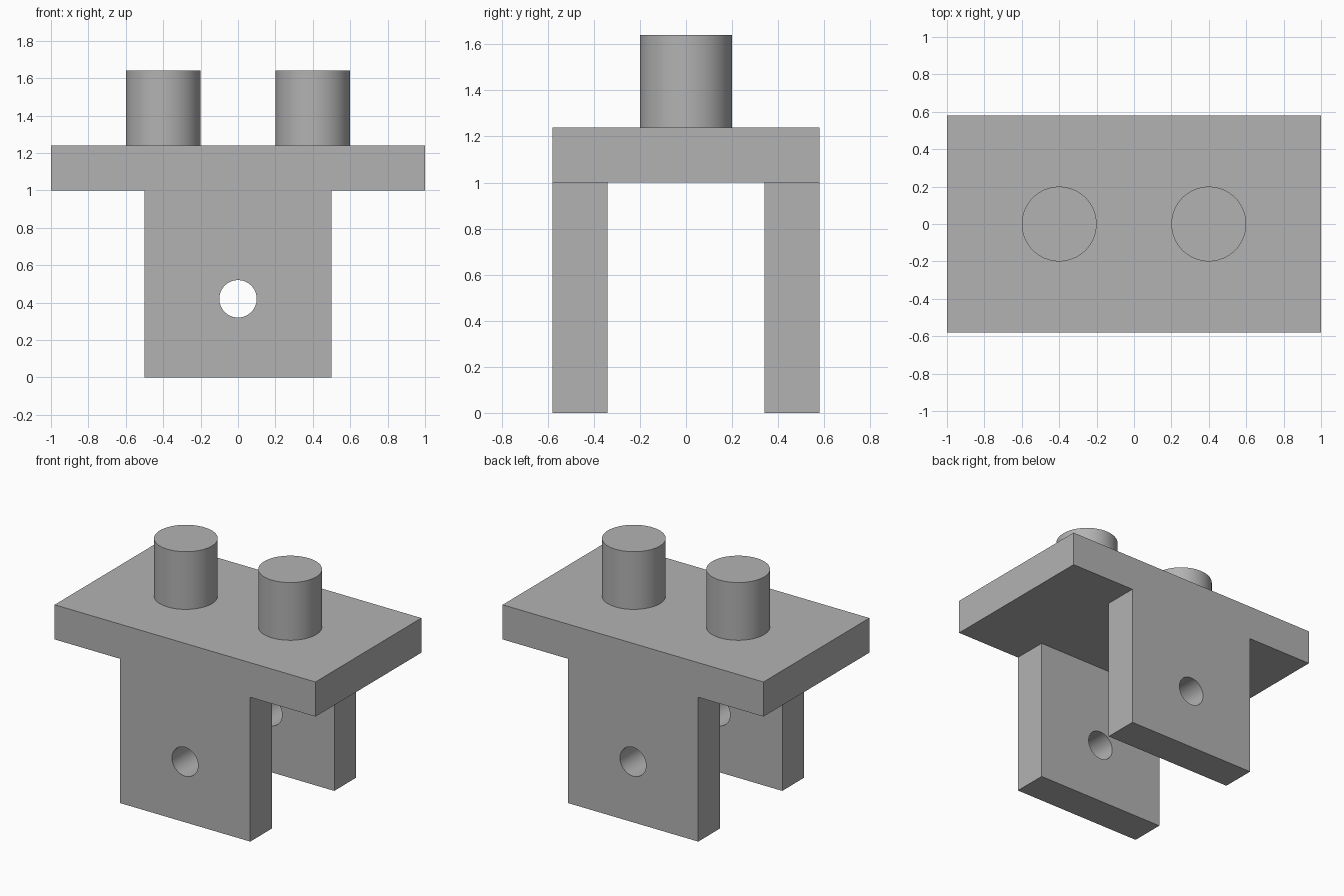
import bpy
import bmesh
import math
from mathutils import Matrix, Vector

if "Cube" in bpy.data.objects:
    bpy.data.objects.remove(bpy.data.objects["Cube"], do_unlink=True)

TOP, UNDER = 1.24, 1.0      # plate top and underside
HALF_DEPTH = 0.58
INNER = 0.34                # half of the gap between the lugs
STUD_R, STUD_H = 0.2, 0.4
HOLE_R, HOLE_Z = 0.1, 0.42

grey = bpy.data.materials.new("light grey")
grey.use_nodes = True
grey.diffuse_color = (0.45, 0.45, 0.45, 1)
grey.node_tree.nodes["Principled BSDF"].inputs["Base Color"].default_value = grey.diffuse_color


def make_object(name, bm):
    bmesh.ops.recalc_face_normals(bm, faces=bm.faces)
    mesh = bpy.data.meshes.new(name)
    bm.to_mesh(mesh)
    bm.free()
    mesh.materials.append(grey)
    obj = bpy.data.objects.new(name, mesh)
    bpy.context.collection.objects.link(obj)
    return obj


def cylinder(name, radius, depth, matrix):
    bm = bmesh.new()
    bmesh.ops.create_cone(bm, cap_ends=True, segments=64, radius1=radius,
                          radius2=radius, depth=depth, matrix=matrix)
    return make_object(name, bm)


def activate(obj):
    bpy.ops.object.select_all(action="DESELECT")
    obj.select_set(True)
    bpy.context.view_layer.objects.active = obj


def cut(target, cutter):
    cutter.hide_render = True
    mod = target.modifiers.new("cut", "BOOLEAN")
    mod.operation = "DIFFERENCE"
    mod.solver = "EXACT"
    mod.object = cutter
    activate(target)
    bpy.ops.object.modifier_apply(modifier=mod.name)
    bpy.data.objects.remove(cutter, do_unlink=True)


def smooth(obj):
    activate(obj)
    bpy.ops.object.shade_smooth_by_angle(angle=math.radians(30))


# Bracket: T-shaped front profile extruded front to back
half = [(0.5, 0), (0.5, UNDER), (1, UNDER), (1, TOP)]
outline = half + [(-x, z) for x, z in reversed(half)]
bm = bmesh.new()
face = bm.faces.new([bm.verts.new((x, -HALF_DEPTH, z)) for x, z in outline])
ext = bmesh.ops.extrude_face_region(bm, geom=[face])
bmesh.ops.translate(bm, vec=Vector((0, 2 * HALF_DEPTH, 0)),
                    verts=[g for g in ext["geom"] if isinstance(g, bmesh.types.BMVert)])
bracket = make_object("bracket", bm)

# Channel that separates the front and back lugs
bm = bmesh.new()
bmesh.ops.create_cube(bm, size=1, matrix=Matrix.Translation((0, 0, UNDER - 1))
                      @ Matrix.Diagonal((1.6, 2 * INNER, 2, 1)))
cut(bracket, make_object("channel_cutter", bm))

# Pin hole through both lugs
cut(bracket, cylinder("hole_cutter", HOLE_R, 2,
                      Matrix.Translation((0, 0, HOLE_Z)) @ Matrix.Rotation(math.pi / 2, 4, "X")))
smooth(bracket)

# Round studs on the plate
for side, name in ((1, "left_stud"), (-1, "right_stud")):
    smooth(cylinder(name, STUD_R, STUD_H,
                    Matrix.Translation((side * 0.4, 0, TOP + STUD_H / 2))))
